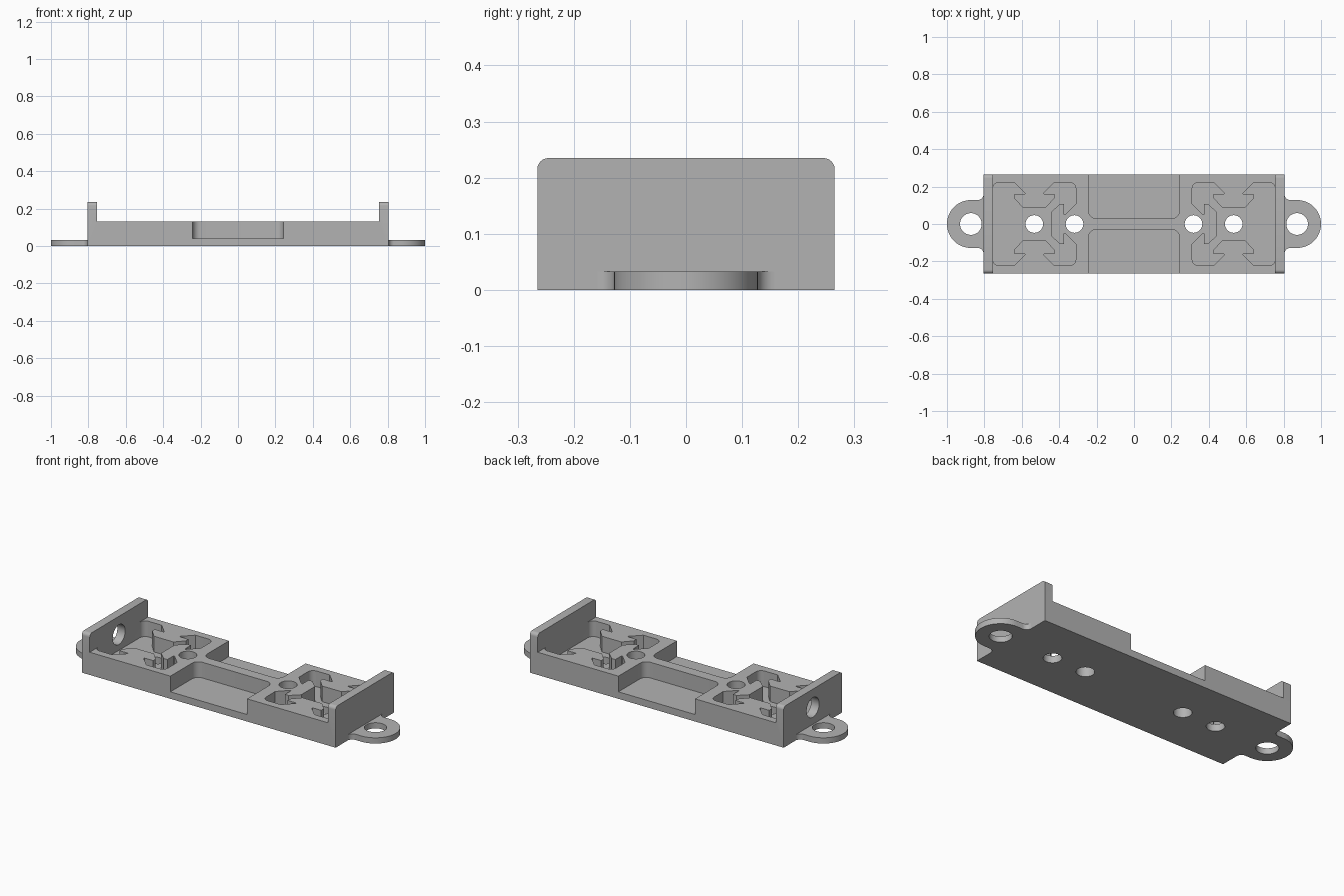
import bpy, bmesh, math
from mathutils import Vector, Matrix

if "Cube" in bpy.data.objects:
    bpy.data.objects.remove(bpy.data.objects["Cube"])

grey = bpy.data.materials.new("plain grey")
grey.diffuse_color = (0.45, 0.45, 0.45, 1)
grey.use_nodes = True
grey.node_tree.nodes["Principled BSDF"].inputs["Base Color"].default_value = grey.diffuse_color


def add_object(name, bm):
    bmesh.ops.recalc_face_normals(bm, faces=bm.faces)
    me = bpy.data.meshes.new(name)
    bm.to_mesh(me)
    bm.free()
    me.materials.append(grey)
    ob = bpy.data.objects.new(name, me)
    bpy.context.collection.objects.link(ob)
    return ob


def prism(name, pts, z0, z1, matrix=Matrix()):
    """Extrude a 2D outline from z0 to z1, then transform it."""
    bm = bmesh.new()
    face = bm.faces.new([bm.verts.new((x, y, z0)) for x, y in pts])
    top = bmesh.ops.extrude_face_region(bm, geom=[face])["geom"]
    bmesh.ops.translate(bm, vec=(0, 0, z1 - z0),
                        verts=[v for v in top if isinstance(v, bmesh.types.BMVert)])
    bm.transform(matrix)
    return add_object(name, bm)


def arc(cx, cy, r, a0, a1, n=8):
    """Points on an arc, angles in degrees."""
    return [(cx + r * math.cos(math.radians(a0 + (a1 - a0) * i / n)),
             cy + r * math.sin(math.radians(a0 + (a1 - a0) * i / n))) for i in range(n + 1)]


def circle(cx, cy, r):
    return arc(cx, cy, r, 0, 360, 48)[:-1]


def cut(target, cutter):
    mod = target.modifiers.new("cut", "BOOLEAN")
    mod.operation, mod.solver, mod.object = "DIFFERENCE", "EXACT", cutter
    bpy.context.view_layer.objects.active = target
    bpy.ops.object.modifier_apply(modifier=mod.name)
    bpy.data.objects.remove(cutter)


def smooth(ob):
    bpy.ops.object.select_all(action="DESELECT")
    ob.select_set(True)
    bpy.context.view_layer.objects.active = ob
    bpy.ops.object.shade_smooth_by_angle(angle=math.radians(30))


END, WALL, HALF_Y = 0.805, 0.755, 0.265
TOP, WALL_TOP, FLOOR = 0.13, 0.235, 0.04

# Bed with two end walls, swept across y
side = [(-END, 0), (END, 0), (END, WALL_TOP), (WALL, WALL_TOP), (WALL, TOP),
        (-WALL, TOP), (-WALL, WALL_TOP), (-END, WALL_TOP)]
body = prism("bracket_body", side, -HALF_Y, HALF_Y, Matrix.Rotation(math.pi / 2, 4, "X"))

# Rounded upper corners of the end walls
bm = bmesh.new()
bm.from_mesh(body.data)
corners = [e for e in bm.edges
           if all(v.co.z > WALL_TOP - 0.001 for v in e.verts)
           and abs(e.verts[0].co.y - e.verts[1].co.y) < 0.001]
bmesh.ops.bevel(bm, geom=corners, offset=0.02, segments=6, profile=0.5, affect="EDGES")
bm.to_mesh(body.data)
bm.free()

# Side recesses that leave a thin central rib
for s in (1, -1):
    r, x, y = 0.04, 0.243, 0.03
    pts = [(x, 0.4)] + arc(x - r, y + r, r, 0, -90) + arc(-x + r, y + r, r, -90, -180) + [(-x, 0.4)]
    cut(body, prism("recess_cutter", [(px, s * py) for px, py in pts], FLOOR, 0.4))

# Square sockets with flared keys on three sides
C, H, R = 0.533, 0.222, 0.033
KEY = [(0.107, 0), (0.051, 0.056), (0.051, 0.062), (0.107, 0.062), (0.107, 0.085), (0.062, 0.134)]
socket = []
for k in range(4):
    # one side runs along the bottom edge, then its corner; the wall side has no key
    edge = []
    if k != 1:
        edge = [(-w, -H + d) for w, d in KEY] + [(w, -H + d) for w, d in reversed(KEY)]
    edge += arc(H - R, -H + R, R, -90, 0, 6)
    rot = Matrix.Rotation(k * math.pi / 2, 2)
    socket += [tuple(rot @ Vector(p)) for p in edge]

for s in (1, -1):
    cut(body, prism("socket_cutter", [(s * (C + x), y) for x, y in socket], FLOOR, TOP + 0.05))
    # Screw holes through the floor and the inner key
    for x in (C, 0.318):
        cut(body, prism("screw_cutter", circle(s * x, 0, 0.047), -0.1, 0.4))
    # Bolt hole through the end wall
    cut(body, prism("bolt_cutter", circle(0, 0, 0.0565), -0.05, 0.05,
                    Matrix.Translation((s * 0.785, 0, 0.13)) @ Matrix.Rotation(math.pi / 2, 4, "Y")))
smooth(body)

# Rounded mounting ears with filleted roots
for s, name in ((1, "right_ear"), (-1, "left_ear")):
    f, r, cx = 0.03, 0.128, 0.872
    pts = (arc(END + f, -r - f, f, 180, 90) + arc(cx, 0, r, -90, 90, 32)
           + arc(END + f, r + f, f, -90, -180))
    ear = prism(name, [(s * x, y) for x, y in pts], 0, 0.033)
    cut(ear, prism("ear_hole_cutter", circle(s * cx, 0, 0.058), -0.1, 0.1))
    smooth(ear)
